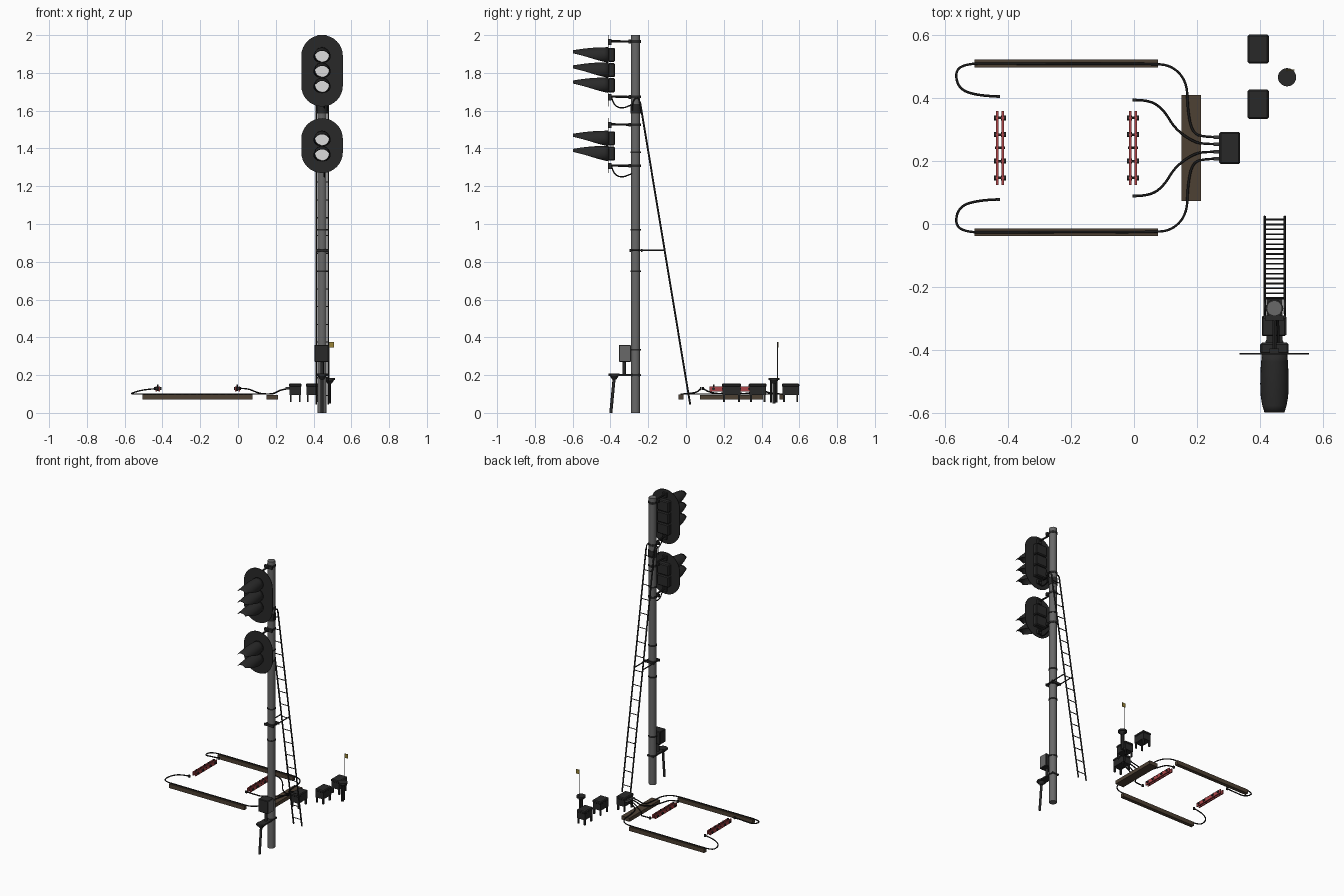
import bpy, bmesh, math
from mathutils import Vector

if "Cube" in bpy.data.objects:
    bpy.data.objects.remove(bpy.data.objects["Cube"])

def mat(name, rgb):
    m = bpy.data.materials.new(name)
    m.diffuse_color = (*rgb, 1)
    m.use_nodes = True
    m.node_tree.nodes["Principled BSDF"].inputs["Base Color"].default_value = m.diffuse_color
    return m

BLACK = mat("black_metal", (0.022, 0.022, 0.022))
CABLE = mat("cable_black", (0.010, 0.010, 0.010))
GREY = mat("mast_grey", (0.14, 0.14, 0.14))
WOOD = mat("dark_timber", (0.075, 0.052, 0.033))
RED = mat("red_bar", (0.42, 0.06, 0.065))
LENS = mat("lens_white", (0.72, 0.72, 0.72))
YELLOW = mat("yellow_tag", (0.32, 0.23, 0.04))
MX, MY = 0.445, -0.267   # mast axis

def finish(name, bm, m, smooth=False):
    bmesh.ops.recalc_face_normals(bm, faces=bm.faces)
    me = bpy.data.meshes.new(name)
    bm.to_mesh(me)
    bm.free()
    me.materials.append(m)
    ob = bpy.data.objects.new(name, me)
    bpy.context.collection.objects.link(ob)
    if smooth:
        bpy.ops.object.select_all(action='DESELECT')
        ob.select_set(True)
        bpy.context.view_layer.objects.active = ob
        bpy.ops.object.shade_smooth_by_angle(angle=math.radians(40))
    return ob

def box(name, x0, x1, y0, y1, z0, z1, m, bevel=0):
    bm = bmesh.new()
    bmesh.ops.create_cube(bm, size=1)
    for v in bm.verts:
        v.co = Vector(((x0 + x1) / 2 + v.co.x * (x1 - x0), (y0 + y1) / 2 + v.co.y * (y1 - y0),
                       (z0 + z1) / 2 + v.co.z * (z1 - z0)))
    if bevel:
        bmesh.ops.bevel(bm, geom=bm.edges[:], offset=bevel, segments=1, affect='EDGES')
    return finish(name, bm, m)

def rod(name, a, b, r, m, r2=None, n=12):
    a, b = Vector(a), Vector(b)
    bm = bmesh.new()
    bmesh.ops.create_cone(bm, cap_ends=True, segments=n, radius1=r,
                          radius2=r if r2 is None else r2, depth=(b - a).length)
    q = (b - a).to_track_quat('Z', 'Y')
    for v in bm.verts:
        v.co = q @ v.co + (a + b) / 2
    return finish(name, bm, m, n > 6)

def cable(name, pts, r=0.004, m=CABLE):
    cu = bpy.data.curves.new(name, 'CURVE')
    cu.dimensions = '3D'
    cu.bevel_depth, cu.bevel_resolution, cu.use_fill_caps = r, 1, True
    s = cu.splines.new('NURBS')
    s.points.add(len(pts) - 1)
    for p, c in zip(s.points, pts):
        p.co = (*c, 1)
    s.order_u, s.use_endpoint_u, s.resolution_u = 3, True, 6
    tmp = bpy.data.objects.new(name + "_path", cu)
    bpy.context.collection.objects.link(tmp)
    me = bpy.data.meshes.new_from_object(tmp.evaluated_get(bpy.context.evaluated_depsgraph_get()))
    bpy.data.objects.remove(tmp)
    me.materials.clear()
    me.materials.append(m)
    ob = bpy.data.objects.new(name, me)
    bpy.context.collection.objects.link(ob)

# mast with clamp bands
rod("mast", (MX, MY, 0), (MX, MY, 2), 0.0245, GREY, n=20)
def band(z, h=0.008, r=0.028):
    rod("mast_band", (MX, MY, z - h / 2), (MX, MY, z + h / 2), r, BLACK, n=20)
for z in (0.2, 0.335, 0.75, 0.86, 0.97, 1.38):
    band(z)
band(1.61, 0.05)

# signal heads
PY = -0.413   # backplate
def visor(cz, r=0.041, length=0.185, ny=8, na=20):
    bm = bmesh.new()
    rows = []
    for i in range(ny + 1):
        t = i / ny
        half = math.acos(max(-1, min(1, -1 + 1.64 * t)))   # slanted cutaway
        rr = r * (1 + 0.1 * math.sin(t * math.pi))
        rows.append([bm.verts.new((MX + rr * math.sin(a), PY - length * t, cz - 0.016 * t + rr * math.cos(a)))
                     for a in (half * (2 * k / na - 1) for k in range(na + 1))])
    for p, q in zip(rows, rows[1:]):
        for k in range(na):
            bm.faces.new((p[k], p[k + 1], q[k + 1], q[k]))
    ob = finish("visor", bm, BLACK, True)
    ob.modifiers.new("thickness", 'SOLIDIFY').thickness = 0.003

def head(z0, z1, lamps, arms):
    r, bm = 0.11, bmesh.new()
    ring = []
    for k in range(34):   # stadium outline
        a = math.pi * (k if k < 17 else k - 1) / 16
        cz = z1 - r if k < 17 else z0 + r
        ring.append(bm.verts.new((MX + r * math.cos(a), PY, cz + r * math.sin(a))))
    f = bm.faces.new(ring)
    ext = bmesh.ops.extrude_face_region(bm, geom=[f])
    for v in ext['geom']:
        if isinstance(v, bmesh.types.BMVert):
            v.co.y += 0.004
    finish("backplate", bm, BLACK)
    for z in lamps:
        box("lamp_housing", MX - 0.045, MX + 0.045, PY, -0.376, z - 0.038, z + 0.038, BLACK, 0.006)
        rod("lens", (MX, PY + 0.002, z), (MX, PY - 0.005, z), 0.037, LENS, n=20)
        visor(z)
    for z in arms:
        rod("head_arm", (MX, -0.40, z), (MX, MY, z - 0.003), 0.006, BLACK, n=8)
        box("arm_flange", MX - 0.015, MX + 0.015, PY, -0.395, z - 0.02, z + 0.012, BLACK)
        box("arm_clamp", MX - 0.03, MX + 0.03, -0.305, -0.29, z - 0.012, z + 0.008, BLACK)
        band(z - 0.002, 0.014)
    lo = arms[1]
    cable("head_cable", [(MX + 0.012, -0.395, lo), (MX + 0.012, -0.385, lo - 0.045), (MX + 0.012, -0.34, lo - 0.065),
                         (MX + 0.01, -0.29, lo - 0.045), (MX + 0.01, -0.27, lo - 0.035)])

head(1.622, 2.0, (1.895, 1.815, 1.735), (1.968, 1.675))
head(1.27, 1.56, (1.453, 1.373), (1.528, 1.31))

# ladder
top, foot = Vector((0, -0.243, 1.645)), Vector((0, 0.022, 0.045))
for x in (0.414, 0.478):
    rod("ladder_rail", (x, *foot[1:]), (x, *top[1:]), 0.005, BLACK, n=6)
    rod("ladder_strut", (x, -0.295, 0.86), (x, -0.112, 0.86), 0.004, BLACK, n=6)
    cable("ladder_hook", [(x, -0.243, 1.64), (x, -0.25, 1.675), (x, -0.285, 1.655), (x, -0.285, 1.60)], 0.004, BLACK)
for i in range(17):
    p = foot.lerp(top, (i + 0.5) / 17)
    rod("ladder_rung", (0.414, p.y, p.z), (0.478, p.y, p.z), 0.003, BLACK, n=6)
for y in (-0.295, -0.235):
    box("strut_bar", 0.41, 0.482, y - 0.004, y + 0.004, 0.852, 0.868, BLACK)

# relay box on the mast, with its light side panel
box("mast_box", 0.405, 0.48, -0.355, -0.292, 0.27, 0.36, BLACK, 0.003)
box("mast_box_side", 0.479, 0.483, -0.352, -0.295, 0.274, 0.356, GREY)
rod("mast_box_stem", (MX, -0.327, 0.2), (MX, -0.327, 0.275), 0.009, BLACK)
box("mast_box_arm", 0.42, 0.47, -0.40, -0.24, 0.196, 0.206, BLACK)

# round capped pedestals
def pedestal(x, y, z, zb, lean):
    rod("pedestal_cap", (x, y, z - 0.012), (x, y, z), 0.029, BLACK, n=20)
    rod("pedestal_neck", (x, y, z - 0.03), (x, y, z - 0.012), 0.012, BLACK, 0.024)
    rod("pedestal_post", (x, y - lean, zb), (x, y, z - 0.02), 0.008, BLACK)
pedestal(MX, -0.38, 0.208, 0.0, 0.018)
pedestal(0.485, 0.465, 0.186, 0.05, 0)
for s in (-1, 1):
    rod("pedestal_leg", (0.485, 0.465 + s * 0.014, 0.055), (0.485, 0.465 + s * 0.014, 0.175), 0.005, BLACK, n=6)
rod("tag_pole", (0.485, 0.484, 0.17), (0.485, 0.484, 0.375), 0.0018, GREY, n=6)
box("yellow_tag", 0.481, 0.508, 0.486, 0.490, 0.345, 0.374, YELLOW)

# equipment boxes on four legs
for x0, x1, y0, y1 in ((0.27, 0.336, 0.19, 0.292), (0.36, 0.427, 0.333, 0.426), (0.36, 0.427, 0.508, 0.6)):
    box("equipment_box", x0 + 0.003, x1 - 0.003, y0 + 0.003, y1 - 0.003, 0.095, 0.145, BLACK)
    box("box_lid", x0, x1, y0, y1, 0.137, 0.156, BLACK, 0.005)
    for lx in (x0 + 0.004, x1 - 0.014):
        for ly in (y0 + 0.006, y1 - 0.016):
            box("box_leg", lx, lx + 0.01, ly, ly + 0.01, 0.058, 0.1, BLACK)

# timbers
CY = 0.241
for s in (-1, 1):
    y = CY + s * 0.267
    box("long_timber", -0.505, 0.076, y - 0.0125, y + 0.0125, 0.07, 0.098, WOOD)
box("cross_timber", 0.15, 0.213, 0.073, 0.408, 0.07, 0.095, WOOD)

# red bar pairs with clips
for cx in (-0.425, -0.003):
    for s in (-1, 1):
        box("red_bar", cx + s * 0.009 - 0.004, cx + s * 0.009 + 0.004, 0.124, 0.358, 0.114, 0.14, RED)
        for d in (-0.095, -0.042, 0.042, 0.095):
            rod("bar_clip", (cx + s * 0.004, CY + d, 0.128), (cx + s * 0.019, CY + d, 0.128), 0.008, BLACK)
    for d in (-0.095, -0.042, 0.0, 0.042, 0.095):
        rod("clip_pin", (cx - 0.016, CY + d, 0.132), (cx + 0.016, CY + d, 0.132), 0.004, BLACK, n=8)
        rod("clip_bolt", (cx, CY + d, 0.115), (cx, CY + d, 0.15), 0.004, BLACK, n=8)

# cables, mirrored about the bar centre line
outer = [(-0.43, 0.163, 0.128), (-0.49, 0.165, 0.125), (-0.555, 0.185, 0.108), (-0.568, 0.245, 0.10), (-0.53, 0.267, 0.10),
         (-0.45, 0.268, 0.10), (-0.2, 0.266, 0.10), (0.05, 0.267, 0.10), (0.12, 0.262, 0.10), (0.168, 0.21, 0.10),
         (0.17, 0.12, 0.10), (0.185, 0.045, 0.10), (0.23, 0.034, 0.125), (0.28, 0.034, 0.13)]
inner = [(0.002, 0.152, 0.13), (0.05, 0.152, 0.13), (0.095, 0.12, 0.11), (0.13, 0.06, 0.10),
         (0.19, 0.018, 0.10), (0.23, 0.012, 0.125), (0.28, 0.012, 0.13)]
for s in (-1, 1):
    for name, path in (("outer_cable", outer), ("inner_cable", inner)):
        pts = [(x, CY + s * y, z) for x, y, z in path]
        cable(name, pts)
        x, y, z = pts[0]
        box("cable_end", x - 0.006, x + 0.006, y - 0.005, y + 0.005, z - 0.008, z + 0.008, BLACK)
        y = pts[-1][1]
        rod("cable_gland", (0.252, y, 0.13), (0.275, y, 0.13), 0.006, GREY, n=8)
